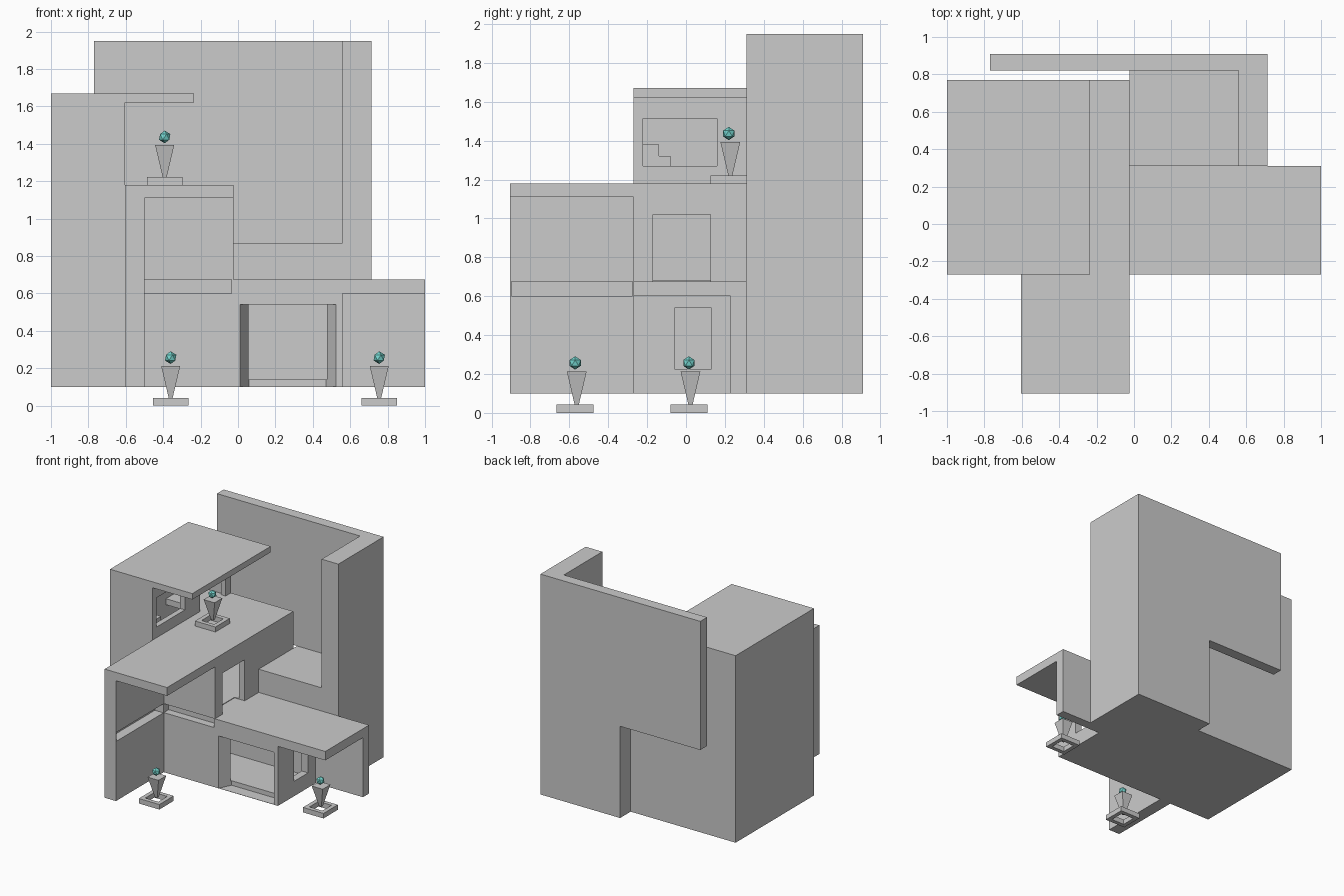
import bpy, bmesh
from mathutils import Matrix

if "Cube" in bpy.data.objects:
    bpy.data.objects.remove(bpy.data.objects["Cube"])


def make(name, bm):
    bmesh.ops.recalc_face_normals(bm, faces=bm.faces)
    me = bpy.data.meshes.new(name)
    bm.to_mesh(me)
    bm.free()
    ob = bpy.data.objects.new(name, me)
    bpy.context.collection.objects.link(ob)
    return ob


def prism(name, pts, z0, z1):
    bm = bmesh.new()
    face = bm.faces.new([bm.verts.new((x, y, z0)) for x, y in pts])
    top = bmesh.ops.extrude_face_region(bm, geom=[face])["geom"]
    verts = [g for g in top if isinstance(g, bmesh.types.BMVert)]
    bmesh.ops.translate(bm, verts=verts, vec=(0, 0, z1 - z0))
    # keep the starting cap
    if not face.is_valid:
        bm.faces.new([v for v in bm.verts if v not in verts])
    return make(name, bm)


def box(name, x0, x1, y0, y1, z0, z1):
    return prism(name, [(x0, y0), (x1, y0), (x1, y1), (x0, y1)], z0, z1)


def cut(ob, *cutters):
    for c in cutters:
        c.hide_render = True
        m = ob.modifiers.new("opening", "BOOLEAN")
        m.operation, m.solver, m.object = "DIFFERENCE", "EXACT", c
    dg = bpy.context.evaluated_depsgraph_get()
    me = bpy.data.meshes.new_from_object(ob.evaluated_get(dg))
    ob.modifiers.clear()
    ob.data = me
    for c in cutters:
        bpy.data.objects.remove(c)


def void(*d):
    return box("cutter", *d)


# stair tower with window and terrace door, plus overhanging roof
tower = box("stair_tower", -1, -.605, -.27, .77, .1, 1.62)
cut(tower,
    void(-.95, -.65, -.23, .72, .15, 1.6),
    void(-.7, -.5, -.22, .16, 1.27, 1.515),
    void(-.7, -.5, .36, .70, 1.18, 1.53))
box("tower_roof", -1, -.235, -.27, .77, 1.62, 1.67)

# stair flight and landing inside the tower
for i in range(10):
    box("stair_step", -.95, -.70, -.22, .40 - i * .06,
        .78 + i * .06, .84 + i * .06)
box("stair_landing", -.95, -.65, .40, .72, 1.13, 1.18)

# two storey core
core = box("core_block", -.605, -.025, -.27, .77, .1, 1.18)
cut(core,
    void(-.54, .1, -.19, .23, .14, .57),
    void(-.54, -.08, -.2, .7, .68, 1.11),
    void(-.12, .1, -.17, .125, .675, 1.02),
    void(-.5, -.035, -.4, -.205, .6, .675))

# front canopy with its side wall
wall = box("canopy_wall", -.605, -.5, -.905, -.27, .1, 1.11)
cut(wall, void(-.58, -.4, -.897, -.275, .6, .675))
box("canopy_roof", -.605, -.025, -.905, -.27, 1.11, 1.18)

# ground floor wing with splayed entrance and side window
wing = box("ground_wing", -.025, .56, -.27, .31, .1, .6)
cut(wing,
    void(-.2, .50, -.18, .23, .14, .57),
    prism("cutter", [(.005, -.28), (.53, -.28), (.47, -.17), (.06, -.17)],
          .102, .54),
    void(.4, .7, -.06, .13, .225, .54))
box("wing_roof", -.025, 1, -.27, .31, .6, .675)
box("carport_back_wall", .56, 1, .23, .31, .1, .6)

# rear terrace and tall screen walls
box("rear_terrace", -.025, .56, .31, .91, .1, .87)
prism("tall_side_wall", [(.56, .31), (.715, .31), (.715, .91), (.56, .91)],
      .1, 1.95)
box("tall_back_wall", -.77, .56, .82, .91, .87, 1.95)

# planters: square ring, tapered pot, faceted ball
teal = bpy.data.materials.new("teal")
teal.diffuse_color = (.18, .68, .63, 1)
teal.use_nodes = True
teal.node_tree.nodes["Principled BSDF"].inputs["Base Color"].default_value = teal.diffuse_color


def planter(x, y, z):
    ring = box("planter_base", x - .095, x + .095, y - .095, y + .095,
               z, z + .042)
    cut(ring, void(x - .06, x + .06, y - .06, y + .06, z - .1, z + .2))
    bm = bmesh.new()
    bmesh.ops.create_cone(
        bm, cap_ends=True, segments=4, radius1=.014, radius2=.072, depth=.175,
        matrix=Matrix.Translation((x, y + .008, z + .126))
        @ Matrix.Rotation(.785398, 4, "Z"))
    make("planter_pot", bm)
    bm = bmesh.new()
    bmesh.ops.create_icosphere(bm, subdivisions=1, radius=.034,
                               matrix=Matrix.Translation((x, y, z + .257)))
    make("planter_ball", bm).data.materials.append(teal)


for p in [(-.36, -.57, 0), (.755, .015, 0), (-.392, .22, 1.18)]:
    planter(*p)
